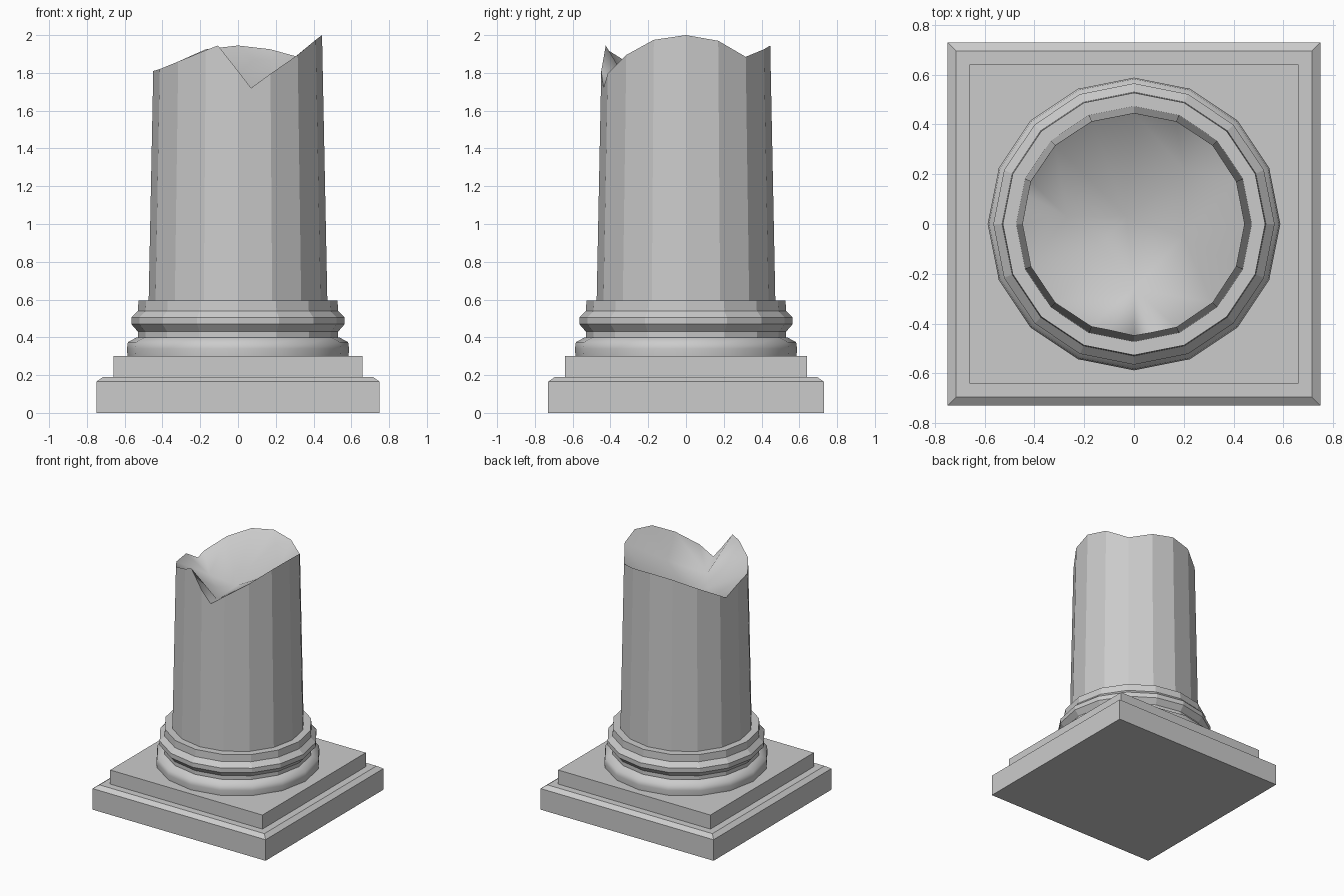
import bpy, bmesh
from math import sin, cos, radians
from mathutils import Vector
from mathutils.geometry import delaunay_2d_cdt

if "Cube" in bpy.data.objects:
    bpy.data.objects.remove(bpy.data.objects["Cube"])

SIDES = 16
STEP = 360 / SIDES


def finish(name, bm):
    bmesh.ops.recalc_face_normals(bm, faces=bm.faces)
    me = bpy.data.meshes.new(name)
    bm.to_mesh(me)
    bm.free()
    ob = bpy.data.objects.new(name, me)
    bpy.context.collection.objects.link(ob)
    return ob


def loft(name, rings):
    """Skin a stack of equal-length point rings and cap both ends."""
    bm = bmesh.new()
    loops = [[bm.verts.new(p) for p in r] for r in rings]
    n = len(loops[0])
    for a, b in zip(loops, loops[1:]):
        for i in range(n):
            j = (i + 1) % n
            bm.faces.new((a[i], a[j], b[j], b[i]))
    bm.faces.new(loops[0])
    bm.faces.new(loops[-1])
    return finish(name, bm)


def rect(x, y, z):
    return [(-x, -y, z), (x, -y, z), (x, y, z), (-x, y, z)]


def on_polygon(deg, r, z):
    """Point on the outline of the 16-sided column at any angle."""
    off = deg % STEP - STEP / 2
    k = r * cos(radians(STEP / 2)) / cos(radians(off))
    return Vector((k * cos(radians(deg)), k * sin(radians(deg)), z))


def lathe(name, profile):
    return loft(name, [[on_polygon(i * STEP, r, z) for i in range(SIDES)]
                       for r, z in profile])


# Square plinth: chamfered lower slab and upper step
loft("plinth_slab", [rect(.75, .73, 0), rect(.75, .73, .165), rect(.715, .695, .19)])
loft("plinth_step", [rect(.66, .64, .19), rect(.66, .64, .30)])

# Rounded lower moulding, smooth shaded
torus = lathe("lower_moulding", [(.585, .30), (.588, .34), (.583, .375), (.535, .40)])
for p in torus.data.polygons:
    p.use_smooth = len(p.vertices) == 4

# Faceted upper mouldings
lathe("upper_moulding", [(.53, .40), (.53, .43), (.565, .47), (.565, .505),
                         (.53, .54), (.527, .595)])

# Broken shaft: rim height at each angle
rim = [(0, 2.0), (22.5, 1.97), (45, 1.885), (67.5, 1.925), (90, 1.945),
       (112.5, 1.925), (135, 1.86), (157.5, 1.775), (165, 1.74), (180, 1.81),
       (202.5, 1.82), (225, 1.86), (247.5, 1.92), (256, 1.945), (270, 1.81),
       (279, 1.72), (292.5, 1.795), (315, 1.895), (337.5, 1.975)]
top = [on_polygon(a, .473 - .028 * (z - .595) / 1.4, z) for a, z in rim]
foot = [on_polygon(a, .473, .595) for a, z in rim]
n = len(rim)

# Hollow of the fracture: valley between the two notches plus a side valley
hollow = [Vector(p) for p in ((-.27, .03, 1.68), (-.13, -.08, 1.66), (0, -.26, 1.67),
                              (-.03, .03, 1.66), (.2, .22, 1.78), (.2, -.05, 1.80))]
pts = top + hollow
edges = [(i, (i + 1) % n) for i in range(n)]
_, _, tris, origin, _, _ = delaunay_2d_cdt([p.to_2d() for p in pts], edges, [], 1, 1e-5)

bm = bmesh.new()
tv = [bm.verts.new(p) for p in pts]
fv = [bm.verts.new(p) for p in foot]
for i in range(n):
    j = (i + 1) % n
    bm.faces.new((fv[i], fv[j], tv[j], tv[i]))
bm.faces.new(fv)
for t in tris:
    f = bm.faces.new([tv[origin[k][0]] for k in t])
    f.smooth = True
for e in bm.edges:
    e.smooth = all(f.smooth for f in e.link_faces)
finish("broken_shaft", bm)
